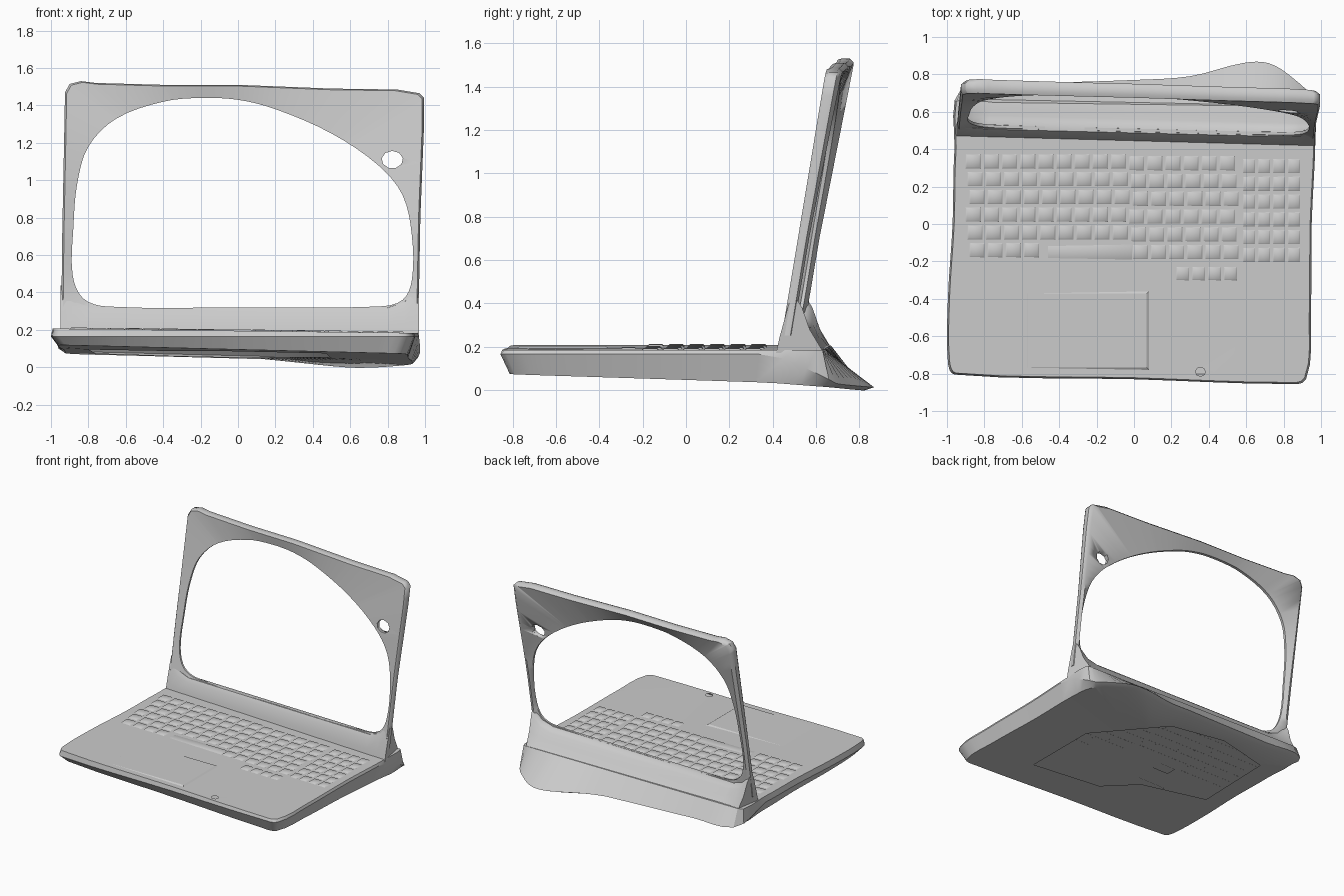
import bpy, bmesh, math
from mathutils import Vector, Matrix, geometry

if "Cube" in bpy.data.objects:
    bpy.data.objects.remove(bpy.data.objects["Cube"])

grey = bpy.data.materials.new("plain_grey")
grey.use_nodes = True
grey.diffuse_color = (0.6, 0.6, 0.6, 1)
grey.node_tree.nodes["Principled BSDF"].inputs["Base Color"].default_value = (0.6, 0.6, 0.6, 1)


def finish(name, bm, angle=35):
    bmesh.ops.recalc_face_normals(bm, faces=bm.faces)
    mesh = bpy.data.meshes.new(name)
    bm.to_mesh(mesh)
    bm.free()
    mesh.materials.append(grey)
    obj = bpy.data.objects.new(name, mesh)
    bpy.context.collection.objects.link(obj)
    bpy.ops.object.select_all(action='DESELECT')
    obj.select_set(True)
    bpy.context.view_layer.objects.active = obj
    bpy.ops.object.shade_smooth_by_angle(angle=math.radians(angle))
    return obj


def smooth_loop(points, steps=4):
    """Rounded closed outline through the points."""
    out, n = [], len(points)
    p = [Vector(q) for q in points]
    for i in range(n):
        a, b, c, d = p[i - 1], p[i], p[(i + 1) % n], p[(i + 2) % n]
        k = (c - b).length / 3
        h1 = b + (c - a).normalized() * k
        h2 = c - (d - b).normalized() * k
        out += geometry.interpolate_bezier(b, h1, h2, c, steps + 1)[:-1]
    return [Vector(q[:2]) for q in out]


def cast(outline, centre, angle):
    """Point of the outline in one direction from the centre."""
    d = Vector((math.cos(angle), math.sin(angle)))
    for i, b in enumerate(outline):
        a = outline[i - 1]
        e, w = b - a, a - centre
        det = d.cross(e)
        if abs(det) < 1e-9:
            continue
        t, s = w.cross(e) / det, w.cross(d) / det
        if t > 0 and -1e-5 <= s <= 1 + 1e-5:
            return centre + d * t
    return centre.copy()


def matched(outer, inner, centre):
    """Two outlines sampled in the same directions."""
    centre = Vector(centre)
    angles = sorted({round(math.atan2(q.y - centre.y, q.x - centre.x), 3)
                     for q in outer + inner})
    return [[cast(o, centre, a) for a in angles] for o in (outer, inner)]


def loft(bm, rings, wrap=False, closed=True):
    rows = [[bm.verts.new(p) for p in r] for r in rings]
    pairs = list(zip(rows, rows[1:])) + ([(rows[-1], rows[0])] if wrap else [])
    for a, b in pairs:
        for i in range(0 if closed else 1, len(a)):
            bm.faces.new((a[i - 1], a[i], b[i], b[i - 1]))
    return rows


def clamp(v):
    return max(0, min(1, v))


# Base shell: open underside, bevelled rim, flat deck with a small hole
def top_z(x):
    return 0.195 - 0.012 * x


def low_z(x, y):
    bulge = max(0, 1 - math.hypot((x - 0.65) / 0.5, (y - 0.8) / 0.5))
    return 0.07 - 0.025 * x - 0.03 * y - 0.035 * bulge


def mid_z(x, y):
    s = clamp((y - 0.4) / 0.3)
    return 0.165 * (1 - s) + (low_z(x, y) + 0.015) * s


rim = smooth_loop([(-0.96, -0.805), (0, -0.83), (0.8, -0.855), (0.92, -0.83), (0.945, -0.5),
                   (0.95, 0), (0.97, 0.45), (0.96, 0.66), (0.85, 0.78), (0.72, 0.86),
                   (0.58, 0.86), (0.3, 0.79), (0, 0.77), (-0.6, 0.75), (-0.92, 0.73),
                   (-0.96, 0.4), (-0.97, 0), (-0.995, -0.4), (-0.995, -0.74)])
opening = [Vector(q) for q in [(0.47, -0.54), (0.49, 0.06), (0.1, 0.53), (-0.33, 0.6),
                               (-0.76, 0.48), (-0.8, -0.16), (-0.3, -0.28), (-0.09, -0.49)]]
rim, opening = matched(rim, opening, (-0.1, 0.05))
bm = bmesh.new()
under = [(p.x, p.y, low_z(p.x, p.y)) for p in opening]
foot = [(p.x * 0.96, p.y * 0.95, low_z(p.x, p.y)) for p in rim]
middle = [(p.x, p.y, mid_z(p.x, p.y)) for p in rim]
deck = [(p.x * 0.991, min(p.y * 0.99, 0.65 - 0.02 * p.x), top_z(p.x)) for p in rim]
rows = loft(bm, [under, foot, middle, deck])
edges = [bm.edges.get((a, b)) for a, b in zip(rows[-1], rows[-1][1:] + rows[-1][:1])]
hole = [bm.verts.new((0.355 + 0.027 * math.cos(i * math.pi / 4),
                      -0.79 + 0.024 * math.sin(i * math.pi / 4), top_z(0.35))) for i in range(8)]
edges += [bm.edges.new((hole[i - 1], hole[i])) for i in range(8)]
bmesh.ops.triangle_fill(bm, edges=edges, use_beauty=True, normal=(0, 0, 1))
finish("base_shell", bm, 30)

# Hinge housing: ridge behind the deck, blending into the screen posts
profile = [(0.44, 0.17), (0.45, 0.22), (0.47, 0.29), (0.487, 0.318), (0.525, 0.318),
           (0.56, 0.29), (0.595, 0.24), (0.655, 0.18)]
bm = bmesh.new()
rings = []
for x, lift in [(-0.948, 0.12), (-0.92, 0.09), (-0.87, 0.03), (-0.78, 0), (0, 0),
                (0.8, 0), (0.89, 0.03), (0.94, 0.09), (0.968, 0.12)]:
    rings.append([(x * (1 - 0.25 * max(0, y - 0.5)),
                   y - 0.025 * x + lift * 0.22 * clamp((z - 0.2) / 0.1) * (y < 0.52),
                   z + lift * clamp((z - 0.2) / 0.12)) for y, z in profile])
rows = loft(bm, rings, closed=False)
bm.faces.new(rows[0])
bm.faces.new(rows[-1])
finish("hinge_housing", bm, 50)


# Screen frame: tapered ring around a large rounded opening
def front_y(x, z):
    return 0.5 + 0.165 * (z - 0.45) - 0.025 * x


def depth(z):
    return 0.052 + 0.028 * max(0, z - 0.7)


outer = [Vector(q) for q in [(-0.945, 0.25), (0.965, 0.25), (0.975, 0.8), (0.995, 1.3),
                             (0.995, 1.44), (0.97, 1.465), (0.85, 1.485), (0.5, 1.49),
                             (0, 1.51), (-0.4, 1.51), (-0.76, 1.52), (-0.84, 1.53),
                             (-0.9, 1.515), (-0.925, 1.47), (-0.93, 1.2), (-0.94, 0.7)]]
inner = smooth_loop([(-0.4, 1.42), (-0.2, 1.44), (0, 1.43), (0.2, 1.38), (0.5, 1.25),
                     (0.75, 1.08), (0.88, 0.92), (0.93, 0.7), (0.93, 0.47), (0.88, 0.36),
                     (0.75, 0.325), (0, 0.32), (-0.7, 0.325), (-0.83, 0.37), (-0.885, 0.5),
                     (-0.88, 0.75), (-0.86, 0.98), (-0.8, 1.18), (-0.65, 1.33)])
outer, inner = matched(outer, inner, (0, 0.85))


def ring(points, part, shrink=1.0):
    return [(p.x * shrink, front_y(p.x, p.y) + depth(p.y) * part,
             0.85 + (p.y - 0.85) * shrink) for p in points]


bm = bmesh.new()
loft(bm, [ring(inner, 0.3), ring(outer, 0, 0.99), ring(outer, 0.25), ring(outer, 0.75),
          ring(outer, 1, 0.975), ring(inner, 0.6)], wrap=True)
frame = finish("screen_frame", bm, 50)

# Small hole through the upper corner of the frame
bm = bmesh.new()
bmesh.ops.create_cone(bm, cap_ends=True, segments=9, radius1=0.052, radius2=0.052, depth=0.8,
                      matrix=Matrix.Translation((0.825, 0.6, 1.11))
                      @ Matrix.Rotation(math.pi / 2, 4, 'X') @ Matrix.Diagonal((1.1, 0.9, 1, 1)))
cutter = finish("corner_hole_cutter", bm)
cutter.hide_render = True
cutter.hide_set(True)
cut = frame.modifiers.new("corner_hole", 'BOOLEAN')
cut.object = cutter
cut.operation = 'DIFFERENCE'
cut.solver = 'EXACT'


# Low raised keys with sloped sides
def key(bm, x, y, w, d, h=0.007):
    z = top_z(x)
    made = bmesh.ops.create_cube(bm, size=1, matrix=Matrix.Translation((x, y, z + h / 2 - 0.002))
                                 @ Matrix.Diagonal((w, d, h + 0.004, 1)))
    for v in made["verts"]:
        if v.co.z > z:
            v.co.x -= math.copysign(0.012, v.co.x - x)
            v.co.y -= math.copysign(0.012, v.co.y - y)


bm = bmesh.new()
for r in range(6):
    y = 0.335 - 0.095 * r
    for c in range(15):
        x = -0.86 + 0.097 * c + 0.01 * (r % 3)
        if r < 5 or x < -0.5 or x > 0:
            key(bm, x, y - 0.01 * (x > 0), 0.09, 0.084)
    for c in range(4):
        key(bm, 0.615 + 0.08 * c, y - 0.025, 0.074, 0.084)
key(bm, -0.24, -0.15, 0.46, 0.084, 0.004)
for c in range(4):
    key(bm, 0.26 + 0.085 * c, -0.265, 0.078, 0.08)
finish("keyboard_keys", bm, 50)

# Touch pad
bm = bmesh.new()
key(bm, -0.25, -0.57, 0.66, 0.42, 0.004)
finish("touch_pad", bm, 20)
